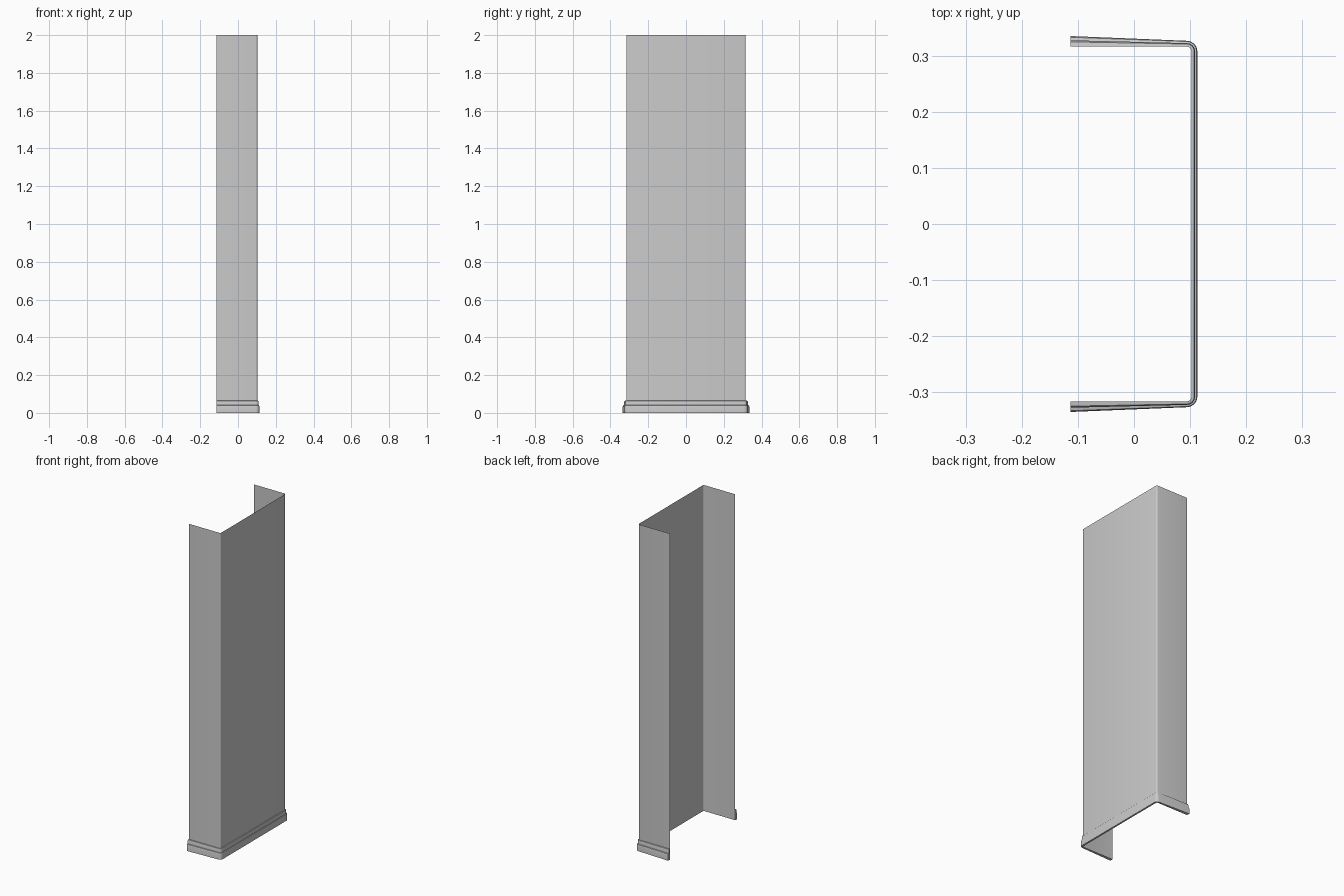
import bpy, bmesh, math
from mathutils import Vector

if "Cube" in bpy.data.objects:
    bpy.data.objects.remove(bpy.data.objects["Cube"])

BACK, FRONT, HALF, R = -0.113, 0.1025, 0.316, 0.008
NEAR, FAR = 0.0105, 0.019      # trim depth at the panel and at the arm ends

# U-shaped plan path: (point, outward normal, trim depth)
half = [(Vector((BACK, HALF)), Vector((0, 1)), FAR)]
SEG = 4
for i in range(SEG + 1):
    a = math.pi / 2 * (1 - i / SEG)
    n = Vector((math.cos(a), math.sin(a)))
    half.append((Vector((FRONT - R, HALF - R)) + n * R, n, NEAR))
flip = lambda v: Vector((v.x, -v.y))
path = half + [(flip(p), flip(n), d) for p, n, d in reversed(half)]


def sweep(name, profile, closed):
    """Sweep a (depth fraction, z) profile along the U path."""
    bm = bmesh.new()
    rows = []
    for p, n, d in path:
        row = []
        for f, z in profile:
            q = p + n * d * f
            row.append(bm.verts.new((q.x, q.y, z)))
        rows.append(row)
    k = len(profile)
    for a, b in zip(rows, rows[1:]):
        for i in range(k if closed else k - 1):
            j = (i + 1) % k
            bm.faces.new((a[i], b[i], b[j], a[j]))
    if closed:
        bm.faces.new(rows[0])
        bm.faces.new(rows[-1][::-1])
        bmesh.ops.recalc_face_normals(bm, faces=bm.faces)
    else:
        bmesh.ops.reverse_faces(bm, faces=bm.faces)
        if sum(f.normal.x * f.calc_area() for f in bm.faces) < 0:
            bmesh.ops.reverse_faces(bm, faces=bm.faces)
    me = bpy.data.meshes.new(name)
    bm.to_mesh(me)
    bm.free()
    ob = bpy.data.objects.new(name, me)
    bpy.context.collection.objects.link(ob)
    bpy.ops.object.select_all(action='DESELECT')
    ob.select_set(True)
    bpy.context.view_layer.objects.active = ob
    bpy.ops.object.shade_smooth_by_angle(angle=math.radians(30))
    return ob


# Thin wall sheet
sweep("wall_panel", [(0, 0), (0, 2)], False)

# Stepped skirting board around the foot
sweep("skirting_board", [(0, 0), (1, 0), (1, 0.034), (0.88, 0.040),
                         (0.6, 0.041), (0.6, 0.058), (0.45, 0.064),
                         (0, 0.065)], True)
